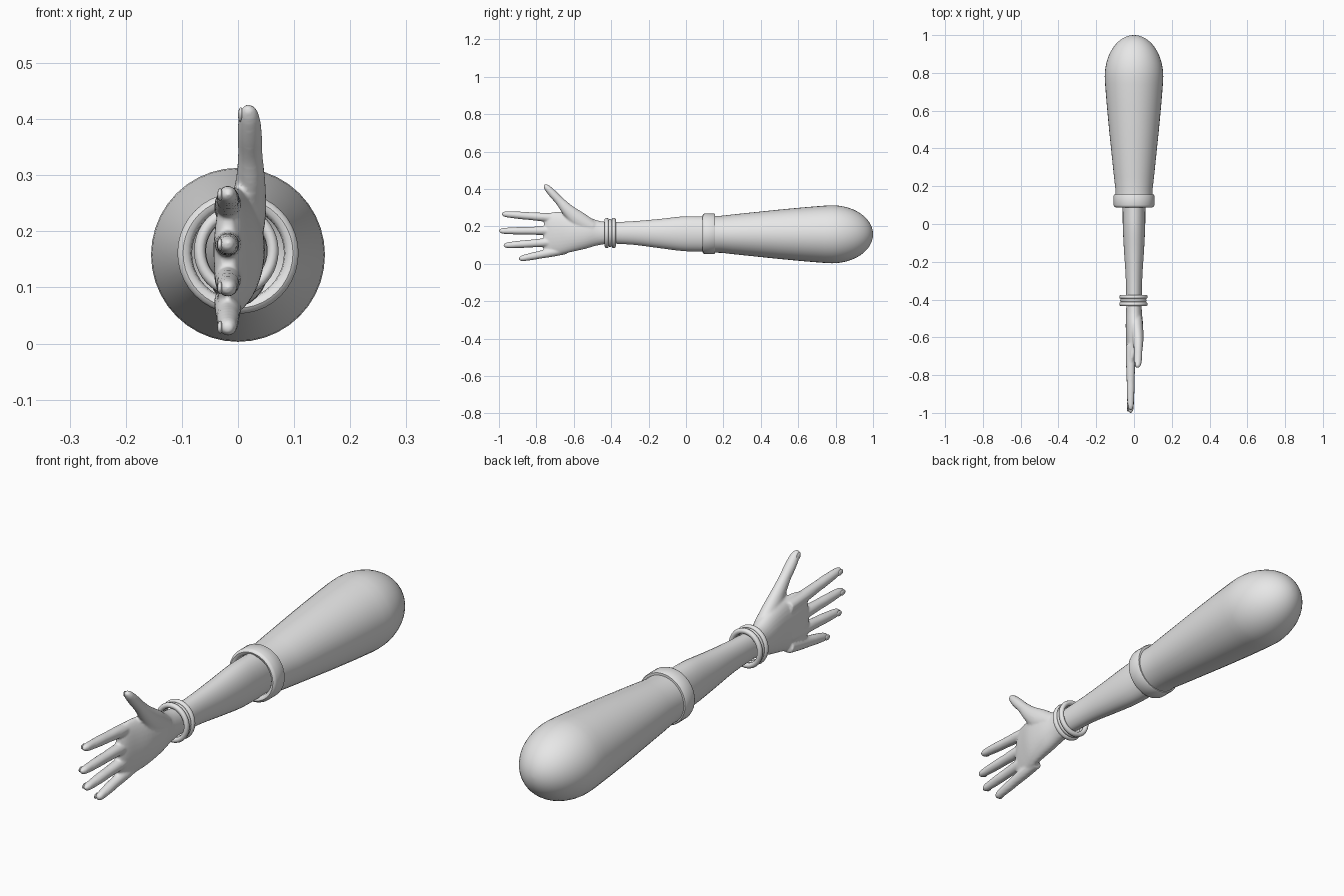
import bpy, bmesh, math
from mathutils import Vector

if "Cube" in bpy.data.objects:
    bpy.data.objects.remove(bpy.data.objects["Cube"], do_unlink=True)

grey = bpy.data.materials.new("plain_grey")
grey.use_nodes = True
grey.diffuse_color = (0.8, 0.8, 0.8, 1)
grey.node_tree.nodes["Principled BSDF"].inputs["Base Color"].default_value = (0.8, 0.8, 0.8, 1)


def finish(bm, name, angle=40):
    bmesh.ops.recalc_face_normals(bm, faces=bm.faces)
    mesh = bpy.data.meshes.new(name)
    bm.to_mesh(mesh)
    bm.free()
    mesh.materials.append(grey)
    obj = bpy.data.objects.new(name, mesh)
    bpy.context.collection.objects.link(obj)
    bpy.ops.object.select_all(action='DESELECT')
    bpy.context.view_layer.objects.active = obj
    obj.select_set(True)
    bpy.ops.object.shade_smooth_by_angle(angle=math.radians(angle))
    return obj


def bridge(bm, a, b):
    for i in range(len(a)):
        j = (i + 1) % len(a)
        bm.faces.new((a[i], a[j], b[j], b[i]))


def refine(sections, steps=4):
    """Smooth curve through the sections."""
    p = [Vector(s) for s in sections]
    out = []
    for i in range(len(p) - 1):
        a, b, c, d = p[max(i - 1, 0)], p[i], p[i + 1], p[min(i + 2, len(p) - 1)]
        for k in range(steps):
            t = k / steps
            out.append(b + (c - a) * (t / 2) + (a * 2 - b * 5 + c * 4 - d) * (t * t / 2)
                       + (b * 3 - a - c * 3 + d) * (t ** 3 / 2))
    return out + [p[-1]]


def loft(bm, sections, sides=32):
    """Closed tube through sections of (x, y, z, x radius, cross radius)."""
    secs = refine(sections)
    side, prev = Vector((1, 0, 0)), None
    for i, s in enumerate(secs):
        ahead, behind = secs[min(i + 1, len(secs) - 1)], secs[max(i - 1, 0)]
        run = Vector((0, ahead[1] - behind[1], ahead[2] - behind[2])).normalized()
        up = run.cross(side)
        ring = []
        for k in range(sides):
            a = math.tau * k / sides
            ring.append(bm.verts.new(Vector(s[:3]) + side * s[3] * math.cos(a) + up * s[4] * math.sin(a)))
        if prev:
            bridge(bm, prev, ring)
        else:
            bm.faces.new(ring)
        prev = ring
    bm.faces.new(prev)


def lathe(bm, profile, cx, cz, sx=1.0, closed=True, sides=40):
    """Spin (radius, y) points about an axis along y."""
    rings = []
    for r, y in profile:
        rings.append([bm.verts.new((cx + sx * r * math.cos(math.tau * k / sides), y,
                                    cz + r * math.sin(math.tau * k / sides))) for k in range(sides)])
    for a, b in zip(rings, rings[1:]):
        bridge(bm, a, b)
    if closed:
        bridge(bm, rings[-1], rings[0])
    else:
        bm.faces.new(rings[-1])


# Upper sleeve with a rounded shoulder end
bm = bmesh.new()
profile = [(0.098, 0.13), (0.099, 0.19), (0.106, 0.25), (0.132, 0.5), (0.145, 0.64), (0.153, 0.74)]
for k in range(15):
    a = math.pi / 2 * k / 14.3
    profile.append((0.155 * math.cos(a), 0.78 + 0.22 * math.sin(a)))
lathe(bm, profile, 0, 0.158, closed=False)
finish(bm, "upper_sleeve")

# Cuff band at the sleeve opening
bm = bmesh.new()
lathe(bm, [(0.105, 0.155), (0.108, 0.15), (0.108, 0.1), (0.105, 0.092), (0.098, 0.088),
           (0.09, 0.09), (0.084, 0.097), (0.082, 0.11), (0.082, 0.155)], 0, 0.161)
finish(bm, "sleeve_cuff")

# Forearm
bm = bmesh.new()
loft(bm, [(0, 0.25, 0.16, 0.06, 0.093), (0, 0.08, 0.16, 0.06, 0.094), (0, -0.02, 0.161, 0.059, 0.092),
          (0, -0.14, 0.162, 0.053, 0.078), (0, -0.28, 0.165, 0.044, 0.063), (0, -0.43, 0.165, 0.04, 0.055)])
finish(bm, "forearm")

# Bracelet made of three bands
for name, y, r, width in (("bracelet_band_rear", -0.386, 0.07, 0.011),
                          ("bracelet_band_middle", -0.405, 0.067, 0.009),
                          ("bracelet_band_front", -0.424, 0.07, 0.011)):
    bm = bmesh.new()
    lathe(bm, [(r + width * math.cos(math.tau * k / 10), y + width * math.sin(math.tau * k / 10))
               for k in range(10)], -0.003, 0.165, sx=0.93)
    finish(bm, name)

# Hand: palm, fingers and thumb fused into one skin
bm = bmesh.new()
loft(bm, [(0, -0.40, 0.165, 0.04, 0.055), (0, -0.47, 0.165, 0.042, 0.066), (0.002, -0.54, 0.167, 0.046, 0.088),
          (0, -0.62, 0.168, 0.042, 0.106), (-0.01, -0.69, 0.164, 0.033, 0.114),
          (-0.017, -0.735, 0.16, 0.025, 0.106), (-0.018, -0.76, 0.16, 0.012, 0.08)])

# name, base z, tip y, tip z
fingers = (("index", 0.24, -0.985, 0.267), ("middle", 0.178, -1.0, 0.176),
           ("ring", 0.122, -0.975, 0.098), ("little", 0.077, -0.893, 0.026))
nails = []
for name, z0, y1, z1 in fingers:
    x, y0 = -0.018, -0.64
    secs = []
    for t, r in ((0, 0.025), (0.3, 0.024), (0.55, 0.021), (0.68, 0.0205), (0.85, 0.018),
                 (0.94, 0.0155), (0.98, 0.011), (1, 0.005)):
        secs.append((x, y0 + (y1 - y0) * t, z0 + (z1 - z0) * t, r, r))
    loft(bm, secs, 20)
    t = 0.94
    nails.append((name, (x - 0.014, y0 + (y1 - y0) * t, z0 + (z1 - z0) * t),
                  math.atan2(z1 - z0, y1 - y0)))
loft(bm, [(0.008, -0.5, 0.19, 0.036, 0.04), (0.016, -0.57, 0.232, 0.034, 0.046),
          (0.022, -0.63, 0.285, 0.027, 0.034), (0.022, -0.675, 0.335, 0.022, 0.024),
          (0.021, -0.71, 0.372, 0.022, 0.022), (0.02, -0.738, 0.402, 0.019, 0.018),
          (0.019, -0.752, 0.417, 0.013, 0.012), (0.018, -0.757, 0.423, 0.005, 0.005)], 20)
nails.append(("thumb", (0.005, -0.742, 0.407), math.atan2(0.05, -0.045)))
hand = finish(bm, "hand")
fuse = hand.modifiers.new("fuse", 'REMESH')
fuse.mode = 'VOXEL'
fuse.voxel_size = 0.005
fuse.use_smooth_shade = True
soften = hand.modifiers.new("soften", 'SMOOTH')
soften.factor = 0.5
soften.iterations = 5

# Nails on the back of each fingertip
for name, place, tilt in nails:
    bm = bmesh.new()
    bmesh.ops.create_uvsphere(bm, u_segments=16, v_segments=8, radius=1)
    nail = finish(bm, name + "_nail")
    nail.scale = (0.005, 0.016, 0.011)
    nail.rotation_euler = (tilt, 0, 0)
    nail.location = place
